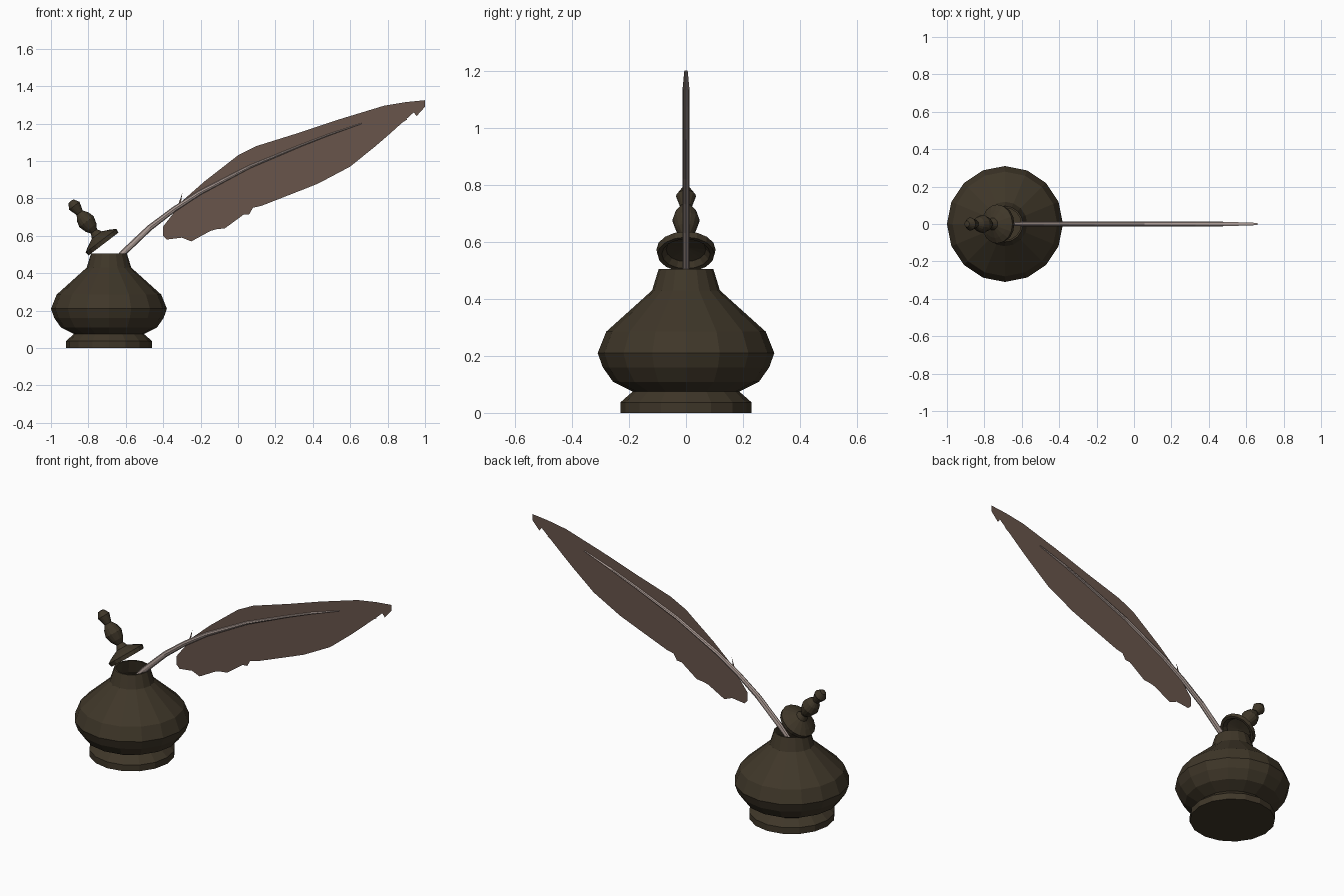
import bpy, bmesh
from math import cos, sin, pi, radians
from mathutils import Matrix, Vector

if "Cube" in bpy.data.objects:
    bpy.data.objects.remove(bpy.data.objects["Cube"])


def material(name, rgb):
    m = bpy.data.materials.new(name)
    m.diffuse_color = (*rgb, 1)
    m.use_nodes = True
    m.node_tree.nodes["Principled BSDF"].inputs["Base Color"].default_value = m.diffuse_color
    return m


bronze = material("dark_bronze", (0.05, 0.038, 0.022))
brown = material("feather_brown", (0.14, 0.09, 0.07))
horn = material("quill_horn", (0.40, 0.32, 0.29))


def finish(bm, name, mat, solid=True):
    if solid:
        bmesh.ops.remove_doubles(bm, verts=bm.verts, dist=1e-5)
        bmesh.ops.recalc_face_normals(bm, faces=bm.faces)
    me = bpy.data.meshes.new(name)
    bm.to_mesh(me)
    bm.free()
    me.materials.append(mat)
    ob = bpy.data.objects.new(name, me)
    bpy.context.collection.objects.link(ob)
    return ob


def skin(bm, rings):
    # bridge successive closed rings of points with quads
    rows = [[bm.verts.new(p) for p in ring] for ring in rings]
    n = len(rows[0])
    for a, b in zip(rows, rows[1:]):
        for i in range(n):
            j = (i + 1) % n
            bm.faces.new((a[i], a[j], b[j], b[i]))
    return rows


def lathe(name, profile, mat, sides=16):
    bm = bmesh.new()
    skin(bm, [[(r * cos(2 * pi * i / sides), r * sin(2 * pi * i / sides), z)
               for i in range(sides)] for r, z in profile])
    bmesh.ops.dissolve_degenerate(bm, edges=bm.edges, dist=1e-6)
    return finish(bm, name, mat)


# Ink pot: foot, squat belly, neck and inner wall down to the ink level
pot = lathe("ink_pot", [
    (0, 0), (.23, 0), (.23, .037), (.187, .075), (.256, .109), (.292, .16),
    (.31, .21), (.28, .285), (.119, .43), (.096, .505),
    (.087, .505), (.108, .43), (.20, .34), (0, .34)], bronze)
pot.location = (-.69, 0, 0)

# Lid with knob, leaning on the rim
lid = lathe("lid", [
    (0, .02), (.045, .015), (.07, .012), (.085, -.008), (.10, -.01),
    (.104, .012), (.075, .03), (.033, .05), (.02, .075), (.036, .10),
    (.048, .14), (.038, .175), (.02, .2), (.035, .247), (.017, .277),
    (0, .28)], bronze)
lid.matrix_world = (Matrix.Translation((-.725, 0, .564))
                    @ Matrix.Rotation(radians(-37.4), 4, 'Y'))

# Quill shaft: x, z, in-plane radius, sideways radius
path = [(-.68, .44, .012, .010), (-.612, .51, .017, .012),
        (-.473, .642, .016, .013), (-.34, .743, .014, .013),
        (-.206, .829, .012, .013), (.06, .968, .009, .013),
        (.33, 1.08, .006, .013), (.48, 1.138, .005, .012),
        (.66, 1.20, .002, .006)]
rings = []
for k, (x, z, r_in, r_side) in enumerate(path):
    a, b = path[max(k - 1, 0)], path[min(k + 1, len(path) - 1)]
    t = Vector((b[0] - a[0], 0, b[1] - a[1])).normalized()
    normal = Vector((-t.z, 0, t.x))
    rings.append([Vector((x, 0, z)) + normal * r_in * cos(pi * i / 4)
                  + Vector((0, r_side * sin(pi * i / 4), 0)) for i in range(8)])
bm = bmesh.new()
rows = skin(bm, rings)
bm.faces.new(rows[0])
bm.faces.new(rows[-1])
finish(bm, "quill_shaft", horn)

# Feather vane: flat sheet with ragged lower edge
outline = [
    (-.40, .65), (-.33, .74), (-.297, .83), (-.305, .78), (-.18, .89),
    (0, 1.03), (.10, 1.08), (.33, 1.152), (.54, 1.222), (.78, 1.295),
    (.90, 1.315), (1, 1.325), (1, 1.29), (.955, 1.24), (.94, 1.26),
    (.82, 1.257), (.905, 1.222), (.83, 1.238), (.87, 1.20), (.80, 1.135),
    (.73, 1.075), (.60, .97), (.43, .88), (.38, .88), (.355, .85),
    (.31, .855), (.275, .825), (.235, .83), (.195, .79), (.17, .80),
    (.125, .76), (.08, .75), (.06, .715), (0, .71), (-.07, .64),
    (-.08, .675), (-.115, .635), (-.26, .595), (-.25, .57), (-.30, .59),
    (-.38, .58), (-.40, .60)]
bm = bmesh.new()
face = bm.faces.new([bm.verts.new((x, 0, z)) for x, z in reversed(outline)])
bmesh.ops.triangulate(bm, faces=[face])
finish(bm, "feather_vane", brown, solid=False)
